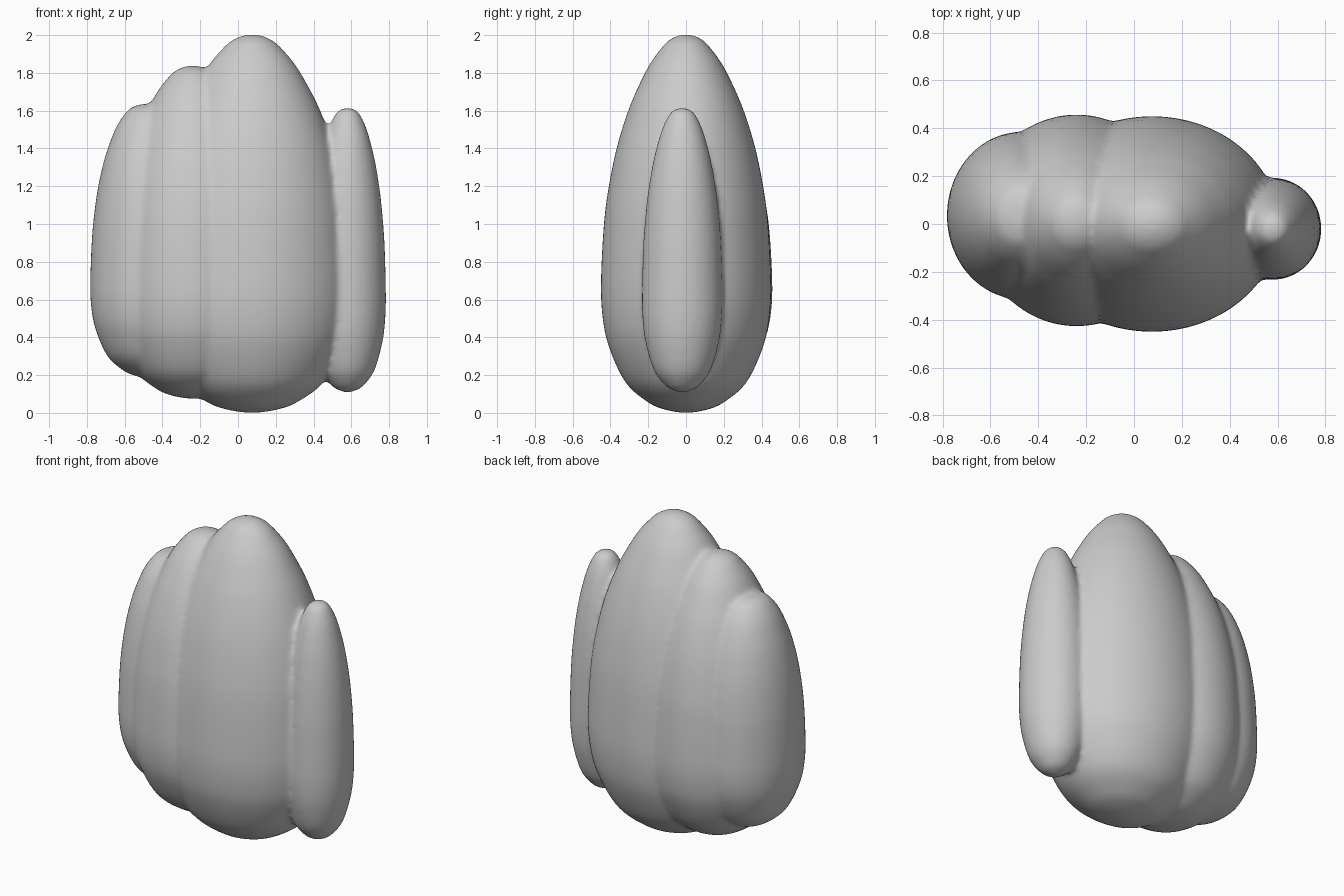
import bpy, bmesh, math
from mathutils import Vector

if "Cube" in bpy.data.objects:
    bpy.data.objects.remove(bpy.data.objects["Cube"])

# Egg silhouette: (radius fraction, height fraction)
POINTS = [(0, 0), (.27, .01), (.46, .03), (.71, .08), (.9, .17), (.98, .25), (1, .35),
          (.955, .5), (.88, .6), (.765, .7), (.6, .8), (.45, .87), (.33, .92), (.21, .96),
          (.12, .985), (0, 1)]
SIDES = 96


def smooth_profile(points, steps=5):
    """Catmull-Rom curve, mirrored past the poles."""
    p = [Vector(q) for q in points]
    p = [Vector((-p[1].x, p[1].y))] + p + [Vector((-p[-2].x, p[-2].y))]
    out = []
    for a, b, c, d in zip(p, p[1:], p[2:], p[3:]):
        for k in range(steps):
            u = k / steps
            out.append(.5 * (2 * b + (c - a) * u + (2 * a - 5 * b + 4 * c - d) * u ** 2
                             + (3 * b - a - 3 * c + d) * u ** 3))
    return out[1:]


PROFILE = smooth_profile(POINTS)


def add_lobe(bm, x, y, z0, z1, rx, ry, blunt):
    """Closed egg; blunt < 1 makes the upper part fuller."""
    h = z1 - z0
    bottom, top = bm.verts.new((x, y, z0)), bm.verts.new((x, y, z1))
    rings = []
    for r, t in PROFILE:
        if t > .35:
            r = max(r, .001) ** blunt
        rings.append([bm.verts.new((x + rx * r * math.cos(a), y + ry * r * math.sin(a), z0 + h * t))
                      for a in (2 * math.pi * i / SIDES for i in range(SIDES))])
    for i in range(SIDES):
        j = (i + 1) % SIDES
        bm.faces.new((bottom, rings[0][j], rings[0][i]))
        bm.faces.new((top, rings[-1][i], rings[-1][j]))
        for lo, hi in zip(rings, rings[1:]):
            bm.faces.new((lo[i], lo[j], hi[j], hi[i]))


# x, y, bottom, top, x radius, y radius, bluntness
LOBES = [
    (.075, 0, 0, 2.003, .53, .45, .76),         # tall main lobe
    (-.24, .015, .075, 1.838, .42, .442, .72),  # second lobe
    (-.47, .035, .185, 1.635, .312, .35, .54),  # low left lobe
    (.58, -.02, .108, 1.615, .203, .213, .6),   # slim right lobe
]
bm = bmesh.new()
for lobe in LOBES:
    add_lobe(bm, *lobe)
mesh = bpy.data.meshes.new("lobed_body")
bm.to_mesh(mesh)
bm.free()
body = bpy.data.objects.new("lobed_body", mesh)
bpy.context.collection.objects.link(body)

# Fuse the lobes into one softly blended skin
fuse = body.modifiers.new("fuse", 'REMESH')
fuse.mode = 'VOXEL'
fuse.voxel_size = .016
fuse.use_smooth_shade = True
soften = body.modifiers.new("soften", 'SMOOTH')
soften.factor = .5
soften.iterations = 7
